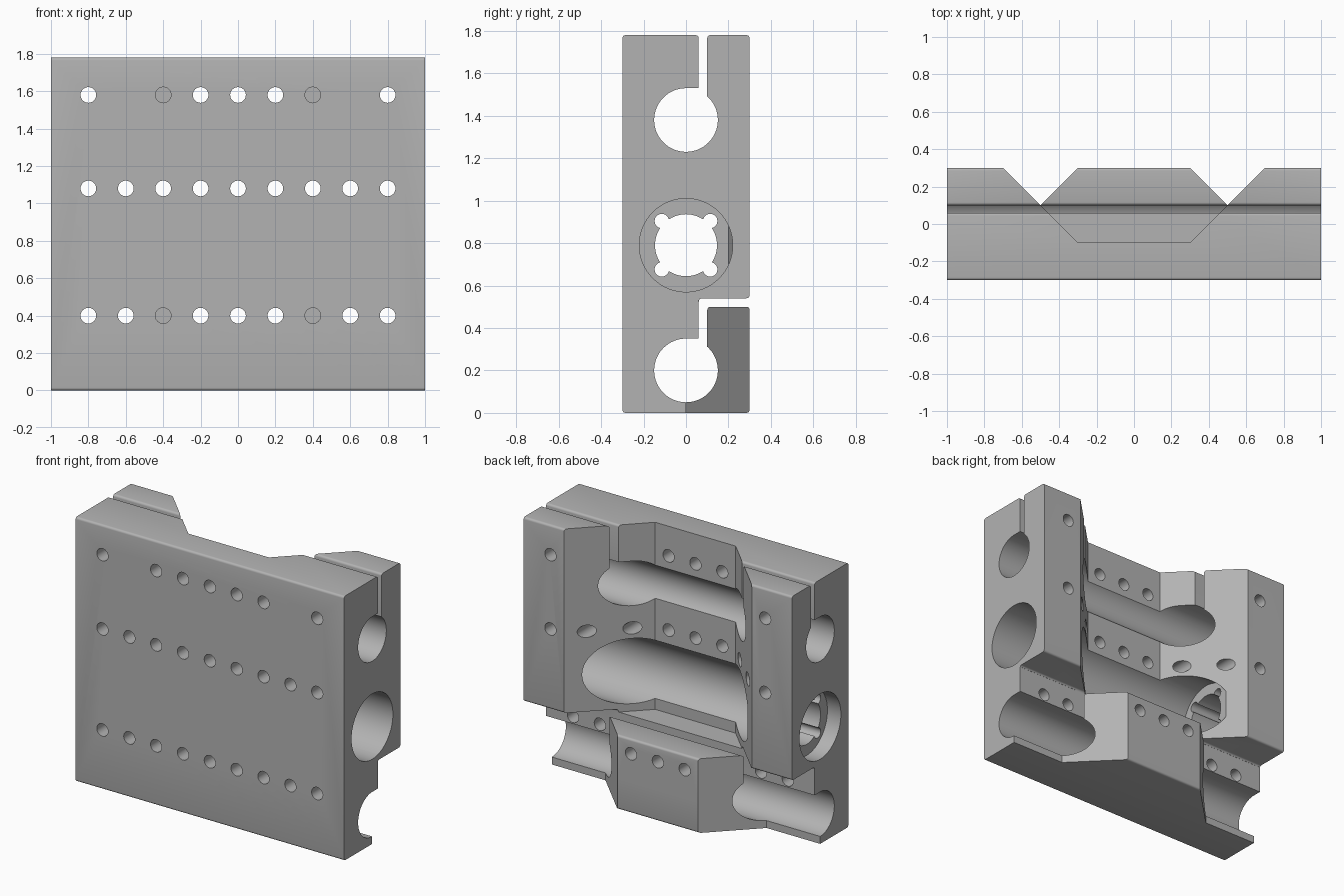
import bpy, bmesh
from math import cos, sin, pi, radians, acos

cube = bpy.data.objects.get("Cube")
if cube:
    bpy.data.objects.remove(cube, do_unlink=True)

metal = bpy.data.materials.new("machined grey")
metal.use_nodes = True
grey = (0.45, 0.45, 0.45, 1)
metal.diffuse_color = grey
metal.node_tree.nodes["Principled BSDF"].inputs["Base Color"].default_value = grey


def prism(name, points, axis, start, end, rounding=0):
    """Extrude a 2D outline along an axis, optionally rounding its long edges."""
    place = {"x": lambda p, t: (t, p[0], p[1]),
             "y": lambda p, t: (p[0], t, p[1]),
             "z": lambda p, t: (p[0], p[1], t)}[axis]
    bm = bmesh.new()
    low = [bm.verts.new(place(p, start)) for p in points]
    high = [bm.verts.new(place(p, end)) for p in points]
    bm.faces.new(low)
    bm.faces.new(high)
    n = len(points)
    for i in range(n):
        j = (i + 1) % n
        bm.faces.new((low[i], low[j], high[j], high[i]))
    bmesh.ops.recalc_face_normals(bm, faces=bm.faces[:])
    if rounding:
        long_edges = [bm.edges.get((a, b)) for a, b in zip(low, high)]
        bmesh.ops.bevel(bm, geom=long_edges, offset=rounding, segments=4,
                        profile=0.5, affect="EDGES", clamp_overlap=True)
    mesh = bpy.data.meshes.new(name)
    bm.to_mesh(mesh)
    bm.free()
    mesh.materials.append(metal)
    obj = bpy.data.objects.new(name, mesh)
    bpy.context.scene.collection.objects.link(obj)
    return obj


def circle(u, v, r, n=64):
    return [(u + r * cos(2 * pi * i / n), v + r * sin(2 * pi * i / n)) for i in range(n)]


# Block side profile with both clamping slots
profile = [(-.3, 0), (.3, 0), (.3, .5), (.1, .5), (.1, .2), (.06, .2), (.06, .54),
           (.3, .54), (.3, 1.78), (.1, 1.78), (.1, 1.38), (.06, 1.38), (.06, 1.78), (-.3, 1.78)]
block = prism("carriage_block", profile, "x", -1, 1, rounding=.015)

cutters = []


def cut(*args):
    obj = prism("cutter", *args)
    obj.hide_render = True
    cutters.append(obj)


# Tapered pocket in the upper back
cut([(-.75, .35), (-.3, -.1), (.3, -.1), (.75, .35)], "z", .52, 2)

# Lower clamp jaw: remove both rear ends at a slant
for side in (-1, 1):
    for depth, bottom, top in ((0, -.1, .2), (.06, .19, .53)):
        cut([(side * x, y) for x, y in
             ((.6 - depth, depth), (.25, .35), (1.1, .35), (1.1, depth))], "z", bottom, top)

# Rod bores, squared off beside the clamping slot
r = .15
lip = acos(.08 / r)
for z in (.2, 1.38):
    sweep = 1.5 * pi + lip
    arc = [(r * cos(pi / 2 + sweep * i / 60), z + r * sin(pi / 2 + sweep * i / 60))
           for i in range(61)]
    cut(arc + [(.08, z + r)], "x", -1.1, 1.1)

# Central bore, counterbore and flange opening
hub = .79
cut(circle(0, hub, .22), "x", -.6, 1.1)
cut(circle(0, hub, .22), "x", -1.1, -.9)
cut(circle(0, hub, .146), "x", -.95, -.55)
for sy in (-1, 1):
    for sz in (-1, 1):
        cut(circle(sy * .114, hub + sz * .114, .034, 24), "x", -.95, -.55)

# Rows of mounting holes; some are blind
for z, skipped, blind in ((1.58, (-3, 3), (-2, 2)), (1.08, (), ()), (.4, (), (-2, 2))):
    for i in range(-4, 5):
        if i not in skipped:
            cut(circle(i * .2, z, .042, 24), "y", -.4, -.1 if i in blind else .4)

# Apply all cuts
bpy.ops.object.select_all(action="DESELECT")
block.select_set(True)
bpy.context.view_layer.objects.active = block
for c in cutters:
    mod = block.modifiers.new("cut", "BOOLEAN")
    mod.operation = "DIFFERENCE"
    mod.solver = "EXACT"
    mod.object = c
    bpy.ops.object.modifier_apply(modifier=mod.name)
    bpy.data.objects.remove(c, do_unlink=True)

bpy.ops.object.shade_smooth_by_angle(angle=radians(30))
